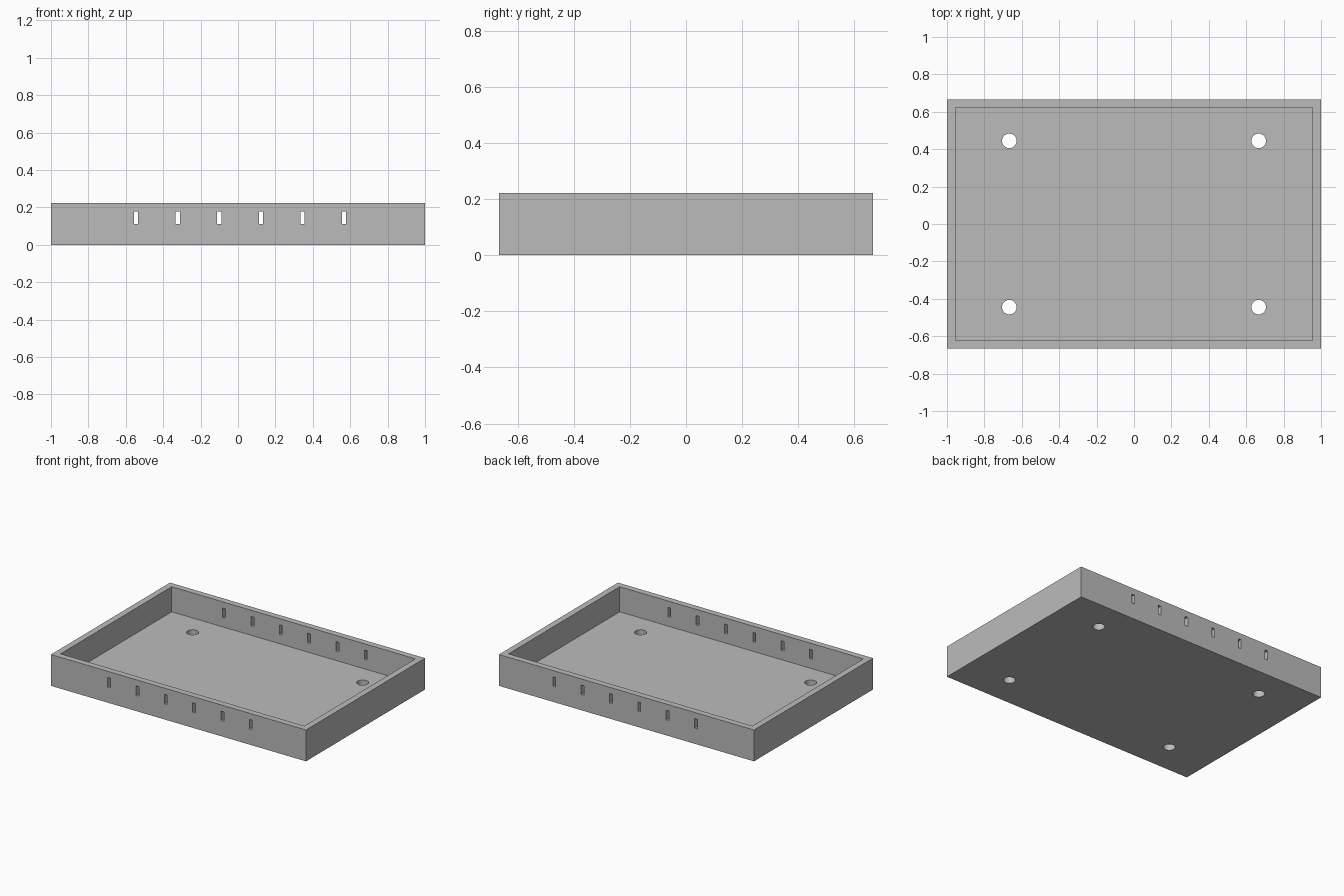
import bpy

# Remove the default cube
cube = bpy.data.objects.get("Cube")
if cube:
    bpy.data.objects.remove(cube, do_unlink=True)

MM = 2 / 90  # the tray is laid out on a 90 x 60 x 10 grid
LENGTH, DEPTH, HEIGHT, WALL = 90 * MM, 60 * MM, 10 * MM, 2 * MM

grey = bpy.data.materials.new("plain grey")
grey.use_nodes = True
colour = (0.5, 0.5, 0.5, 1)
grey.diffuse_color = colour
grey.node_tree.nodes["Principled BSDF"].inputs["Base Color"].default_value = colour


def box(name, size, centre):
    bpy.ops.mesh.primitive_cube_add(size=1, location=centre)
    ob = bpy.context.object
    ob.name = name
    ob.scale = size
    bpy.ops.object.transform_apply(location=True, rotation=False, scale=True)
    ob.data.materials.append(grey)
    return ob


def cut(target, cutter):
    cutter.hide_render = True
    mod = target.modifiers.new("cut", "BOOLEAN")
    mod.operation = "DIFFERENCE"
    mod.solver = "EXACT"
    mod.object = cutter
    bpy.context.view_layer.objects.active = target
    bpy.ops.object.modifier_apply(modifier=mod.name)
    bpy.data.objects.remove(cutter, do_unlink=True)


# Open tray with a solid floor
tray = box("tray", (LENGTH, DEPTH, HEIGHT), (0, 0, HEIGHT / 2))
cut(tray, box("cavity", (LENGTH - 2 * WALL, DEPTH - 2 * WALL, HEIGHT),
              (0, 0, WALL + HEIGHT / 2)))

# Vent slots through the front and back walls
for i in range(6):
    x = (-24.5 + 10 * i) * MM
    cut(tray, box("vent_slot", (MM, DEPTH * 2, 3 * MM), (x, 0, 6.5 * MM)))

# Screw holes through the floor
for sx in (-1, 1):
    for sy in (-1, 1):
        bpy.ops.mesh.primitive_cylinder_add(
            vertices=48, radius=1.75 * MM, depth=WALL * 3,
            location=(sx * 30 * MM, sy * 20 * MM, WALL / 2))
        hole = bpy.context.object
        hole.name = "screw_hole"
        hole.data.materials.append(grey)
        cut(tray, hole)

# Smooth hole walls, sharp box edges
bpy.ops.object.select_all(action="DESELECT")
tray.select_set(True)
bpy.context.view_layer.objects.active = tray
bpy.ops.object.shade_smooth_by_angle()
